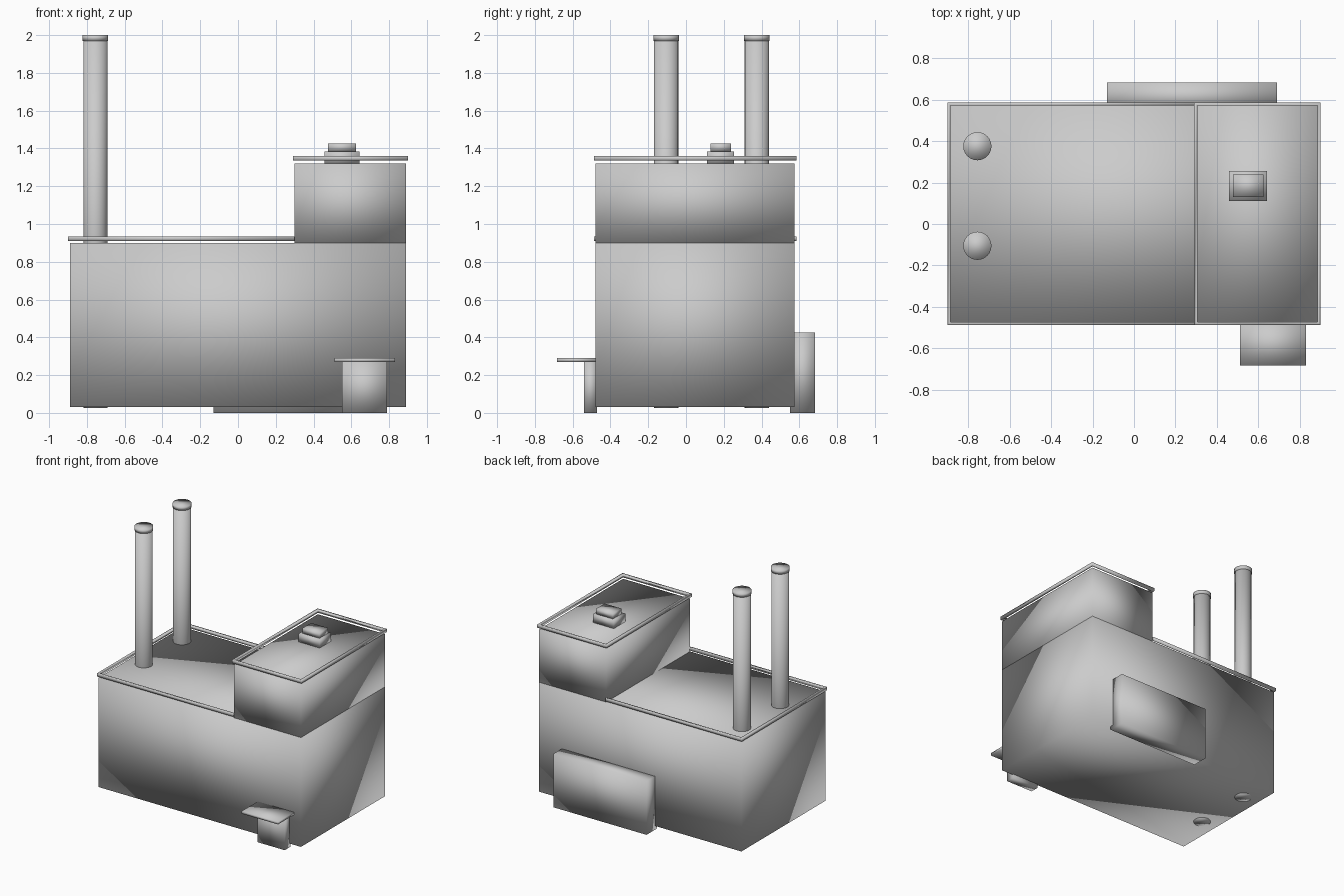
import bpy, bmesh
from mathutils import Matrix, Vector

if "Cube" in bpy.data.objects:
    bpy.data.objects.remove(bpy.data.objects["Cube"])


def finish(name, bm):
    # The source shades smoothly across every corner
    for f in bm.faces:
        f.smooth = True
    me = bpy.data.meshes.new(name)
    bm.to_mesh(me)
    bm.free()
    ob = bpy.data.objects.new(name, me)
    bpy.context.collection.objects.link(ob)
    return ob


def box(name, lo, hi):
    lo, hi = Vector(lo), Vector(hi)
    bm = bmesh.new()
    m = Matrix.Translation((lo + hi) / 2) @ Matrix.Diagonal((*(hi - lo), 1))
    bmesh.ops.create_cube(bm, size=1, matrix=m)
    return finish(name, bm)


def cylinder(name, x, y, z0, z1, r):
    bm = bmesh.new()
    bmesh.ops.create_cone(bm, cap_ends=True, segments=24, radius1=r, radius2=r,
                          depth=z1 - z0, matrix=Matrix.Translation((x, y, (z0 + z1) / 2)))
    return finish(name, bm)


def rim(name, x0, x1, y0, y1, z0, z1, w, closed):
    # Rectangular trim strip swept around the roof; open on +x if not closed
    inner_x1 = x1 - w if closed else x1
    outer = [(x1, y0), (x0, y0), (x0, y1), (x1, y1)]
    inner = [(inner_x1, y0 + w), (x0 + w, y0 + w), (x0 + w, y1 - w), (inner_x1, y1 - w)]
    bm = bmesh.new()
    rings = [[bm.verts.new((*o, z0)), bm.verts.new((*o, z1)),
              bm.verts.new((*i, z1)), bm.verts.new((*i, z0))]
             for o, i in zip(outer, inner)]
    for k in range(4 if closed else 3):
        a, b = rings[k], rings[(k + 1) % 4]
        for j in range(4):
            n = (j + 1) % 4
            bm.faces.new((a[j], a[n], b[n], b[j]))
    if not closed:
        bm.faces.new(rings[0])
        bm.faces.new(rings[3])
    bmesh.ops.recalc_face_normals(bm, faces=bm.faces)
    return finish(name, bm)


# Main hall and raised block
box("main_hall", (-0.89, -0.48, 0.03), (0.89, 0.575, 0.9))
box("upper_block", (0.30, -0.48, 0.9), (0.89, 0.575, 1.32))

# Roof trims, hovering slightly above the roofs
rim("lower_roof_rim", -0.9, 0.30, -0.488, 0.585, 0.91, 0.935, 0.015, False)
rim("upper_roof_rim", 0.29, 0.9, -0.488, 0.585, 1.335, 1.36, 0.015, True)

# Roof vent in two steps
box("vent_base", (0.457, 0.11, 1.32), (0.642, 0.255, 1.385))
box("vent_top", (0.477, 0.13, 1.385), (0.625, 0.238, 1.427))

# Chimneys running down to the floor, with caps
for i, y in enumerate((-0.105, 0.375)):
    cylinder(f"chimney_{i}", -0.755, y, 0.027, 1.97, 0.064)
    cylinder(f"chimney_cap_{i}", -0.755, y, 1.97, 2.0, 0.068)

# Entrance with canopy
box("entrance", (0.55, -0.54, 0.0), (0.79, -0.47, 0.27))
box("entrance_canopy", (0.51, -0.682, 0.27), (0.83, -0.475, 0.29))

# Shallow rear annex
box("rear_annex", (-0.13, 0.55, 0.0), (0.69, 0.682, 0.425))
